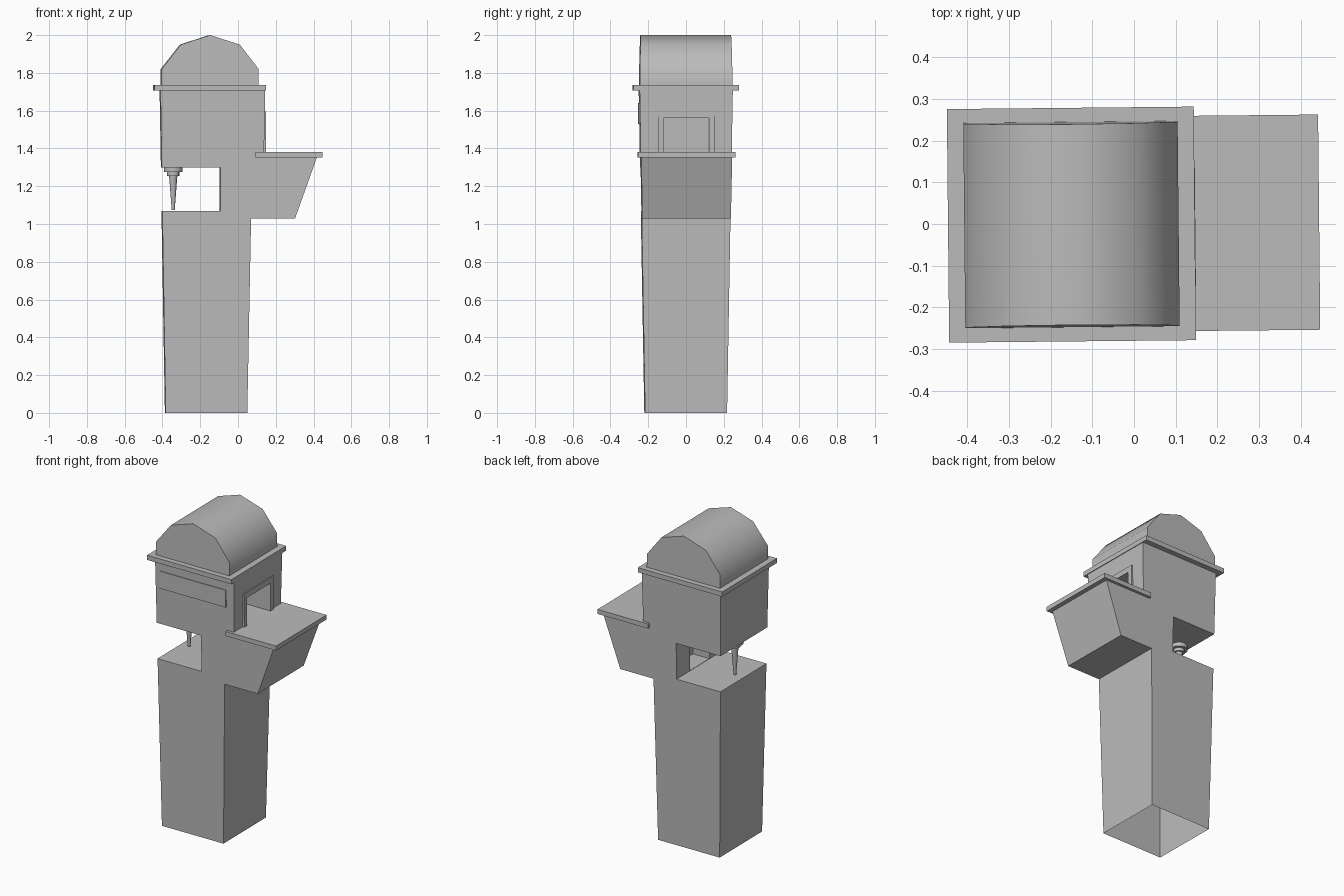
import bpy
import bmesh
from mathutils import Matrix

cube = bpy.data.objects.get("Cube")
if cube:
    bpy.data.objects.remove(cube, do_unlink=True)

TURN = Matrix.Rotation(0.01, 4, 'Z')   # the whole tower is turned very slightly

stone = bpy.data.materials.new("grey_stone")
stone.use_nodes = True
grey = (0.5, 0.5, 0.5, 1)
stone.diffuse_color = grey
stone.node_tree.nodes["Principled BSDF"].inputs["Base Color"].default_value = grey


def add_object(name, bm):
    """Turn a bmesh into a stone object."""
    bmesh.ops.recalc_face_normals(bm, faces=bm.faces[:])
    bm.transform(TURN)
    mesh = bpy.data.meshes.new(name)
    bm.to_mesh(mesh)
    bm.free()
    mesh.materials.append(stone)
    obj = bpy.data.objects.new(name, mesh)
    bpy.context.collection.objects.link(obj)
    return obj


def prism(name, profile, half_width):
    """Extrude an x-z profile to both sides; half_width(z) gives the taper."""
    bm = bmesh.new()
    front = [bm.verts.new((x, -half_width(z), z)) for x, z in profile]
    back = [bm.verts.new((x, half_width(z), z)) for x, z in profile]
    bm.faces.new(front)
    bm.faces.new(back[::-1])
    for i in range(len(profile)):
        j = (i + 1) % len(profile)
        bm.faces.new((front[j], front[i], back[i], back[j]))
    return add_object(name, bm)


def box(name, x, y, z):
    """Box from (min, max) pairs."""
    bm = bmesh.new()
    bmesh.ops.create_cube(bm, size=1)
    for v in bm.verts:
        for axis, (low, high) in enumerate((x, y, z)):
            v.co[axis] = low if v.co[axis] < 0 else high
    return add_object(name, bm)


def activate(obj):
    bpy.ops.object.select_all(action='DESELECT')
    obj.select_set(True)
    bpy.context.view_layer.objects.active = obj


def carve(obj, cutter):
    """Cut a recess and drop the cutter."""
    mod = obj.modifiers.new("recess", 'BOOLEAN')
    mod.operation = 'DIFFERENCE'
    mod.solver = 'EXACT'
    mod.object = cutter
    cutter.hide_render = True
    activate(obj)
    bpy.ops.object.modifier_apply(modifier=mod.name)
    bpy.data.objects.remove(cutter, do_unlink=True)


# Tower: tapered shaft, open lookout, upper room and balcony bracket
tower = prism("tower", [
    (-0.385, 0), (0.047, 0), (0.067, 1.03), (0.30, 1.03), (0.418, 1.36),
    (0.135, 1.365), (0.142, 1.72), (-0.413, 1.72), (-0.406, 1.30),
    (-0.095, 1.30), (-0.095, 1.07), (-0.403, 1.07)],
    lambda z: 0.217 + 0.0173 * z)
carve(tower, box("door_cutter", (-0.15, 0.2), (-0.12, 0.12), (1.382, 1.56)))
carve(tower, box("lookout_cutter", (-0.15, 0.02), (-0.1, 0.1), (1.072, 1.26)))

# Open underside of the shaft
bm = bmesh.new()
bm.from_mesh(tower.data)
under = [f for f in bm.faces if f.calc_center_median().z < 0.001]
bmesh.ops.delete(bm, geom=under, context='FACES')
bm.to_mesh(tower.data)
bm.free()

# Balcony slab, cornice and shallow front panel
box("balcony_slab", (0.09, 0.444), (-0.258, 0.258), (1.353, 1.382))
box("cornice", (-0.446, 0.146), (-0.28, 0.28), (1.706, 1.736))
box("front_panel", (-0.38, 0.085), (-0.25, -0.2), (1.53, 1.64))

# Door surround
for side, s in (("left", 1), ("right", -1)):
    box(side + "_door_jamb", (0.125, 0.147),
        tuple(sorted((s * 0.12, s * 0.15))), (1.38, 1.56))
box("door_lintel", (0.125, 0.147), (-0.15, 0.15), (1.56, 1.595))

# Barrel roof
roof = prism("barrel_roof", [
    (-0.407, 1.73), (-0.407, 1.82), (-0.305, 1.95), (-0.15, 2.0),
    (0.007, 1.95), (0.107, 1.82), (0.107, 1.73)],
    lambda z: 0.246 - 0.02 * (z - 1.73))
activate(roof)
bpy.ops.object.shade_smooth_by_angle(angle=1.0)

# Hanging spike under the room: two stepped discs and a long taper
for name, low, high, r_low, r_high in (
        ("spike_plate", 1.275, 1.301, 0.05, 0.05),
        ("spike_collar", 1.255, 1.276, 0.032, 0.032),
        ("spike", 1.075, 1.256, 0.008, 0.022)):
    bm = bmesh.new()
    bmesh.ops.create_cone(
        bm, cap_ends=True, segments=16, radius1=r_low, radius2=r_high,
        depth=high - low, matrix=Matrix.Translation((-0.343, 0, (low + high) / 2)))
    activate(add_object(name, bm))
    bpy.ops.object.shade_smooth_by_angle(angle=0.6)
